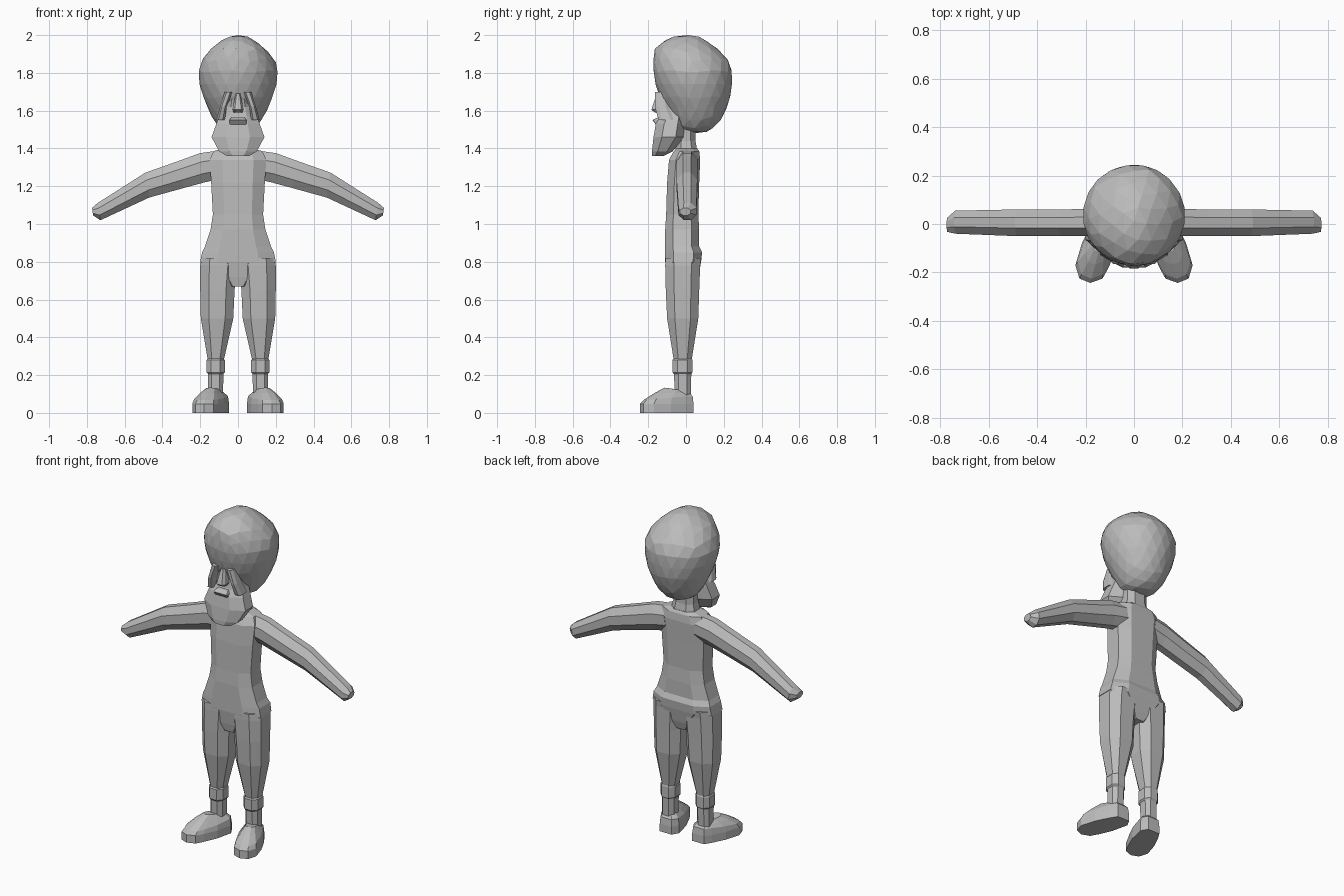
import bpy, bmesh, math
from mathutils import Vector

grey = bpy.data.materials.new("plain grey")
grey.diffuse_color = (0.5, 0.5, 0.5, 1)


def finish(name, bm, mirror=False):
    bmesh.ops.recalc_face_normals(bm, faces=bm.faces)
    me = bpy.data.meshes.new(name)
    bm.to_mesh(me)
    bm.free()
    me.materials.append(grey)
    ob = bpy.data.objects.new(name, me)
    bpy.context.collection.objects.link(ob)
    if mirror:
        m = ob.modifiers.new("mirror", 'MIRROR')
        m.use_mirror_merge = False
    return ob


def octagon(a0, a1, b0, b1, k=0.5):
    """Chamfered rectangle as eight 2D points."""
    ca, cb, ha, hb = (a0 + a1) / 2, (b0 + b1) / 2, (a1 - a0) / 2, (b1 - b0) / 2
    unit = [(1, -k), (1, k), (k, 1), (-k, 1), (-1, k), (-1, -k), (-k, -1), (k, -1)]
    return [(ca + u * ha, cb + v * hb) for u, v in unit]


def loft(name, rings, mirror=False):
    bm = bmesh.new()
    vr = [[bm.verts.new(p) for p in r] for r in rings]
    n = len(rings[0])
    for a, b in zip(vr, vr[1:]):
        for i in range(n):
            j = (i + 1) % n
            bm.faces.new((a[i], a[j], b[j], b[i]))
    bm.faces.new(vr[0])
    bm.faces.new(vr[-1])
    return finish(name, bm, mirror)


def upright(name, rows, mirror=False, k=0.5):
    """Rows of (z, x0, x1, y0, y1)."""
    return loft(name, [[(x, y, r[0]) for x, y in octagon(*r[1:], k)] for r in rows], mirror)


def centred(name, rows, k=0.5):
    """Rows of (z, half width, y0, y1)."""
    return upright(name, [(z, -h, h, a, b) for z, h, a, b in rows], k=k)


# Torso, tapering into the crotch between the legs
centred("torso", [
    (0.67, 0.05, -0.09, 0.05), (0.72, 0.10, -0.10, 0.065), (0.80, 0.20, -0.11, 0.08),
    (0.85, 0.19, -0.11, 0.085), (0.88, 0.175, -0.11, 0.07), (0.97, 0.145, -0.11, 0.07),
    (1.05, 0.133, -0.105, 0.065), (1.22, 0.142, -0.10, 0.07), (1.34, 0.15, -0.09, 0.075),
    (1.385, 0.13, -0.065, 0.07), (1.40, 0.08, -0.05, 0.06)], k=0.55)

# Neck
centred("neck", [(1.36, 0.085, -0.06, 0.065), (1.44, 0.068, -0.05, 0.05),
                 (1.53, 0.068, -0.05, 0.05)])

# Legs and ankle cuffs
upright("leg", [
    (0.82, 0.01, 0.195, -0.109, 0.08), (0.78, 0.005, 0.2, -0.11, 0.075),
    (0.65, 0.018, 0.2, -0.107, 0.07), (0.50, 0.025, 0.197, -0.10, 0.065),
    (0.28, 0.075, 0.16, -0.065, 0.03), (0.08, 0.08, 0.16, -0.06, 0.025)], True)
upright("ankle_cuff", [
    (0.29, 0.078, 0.158, -0.064, 0.03), (0.28, 0.07, 0.166, -0.072, 0.034),
    (0.215, 0.07, 0.166, -0.072, 0.034), (0.205, 0.078, 0.158, -0.064, 0.028)], True)

# Shoes: a turned-out sole outline, stacked and drawn in towards the ankle
sole = [(0.07, 0.04), (0.15, 0.04), (0.175, 0.0), (0.215, -0.08), (0.242, -0.17),
        (0.225, -0.225), (0.18, -0.243), (0.13, -0.225), (0.105, -0.18),
        (0.07, -0.10), (0.047, 0.0)]


def shoe_ring(scale, height):
    c = Vector((0.12, -0.02))
    out = []
    for p in sole:
        q = c + (Vector(p) - c) * scale
        out.append((q.x, q.y, height(q.y)))
    return out


loft("shoe", [
    shoe_ring(1.0, lambda y: 0), shoe_ring(1.0, lambda y: 0.048),
    shoe_ring(0.92, lambda y: 0.068 + 0.02 * max(0, min(1, (y + 0.2) / 0.2))),
    shoe_ring(0.66, lambda y: 0.105),
    shoe_ring(0.42, lambda y: 0.118 - 0.15 * min(0, y + 0.01))], True)

# Arms: sections along x as (x, y0, y1, z0, z1)
arm = [(0.10, -0.05, 0.065, 1.24, 1.388), (0.19, -0.05, 0.062, 1.22, 1.375),
       (0.30, -0.05, 0.06, 1.19, 1.335), (0.48, -0.05, 0.06, 1.14, 1.272),
       (0.735, -0.04, 0.055, 1.02, 1.112), (0.77, -0.032, 0.025, 1.045, 1.085)]
loft("arm", [[(x + 0.15 * (z - (z0 + z1) / 2), y, z) for y, z in octagon(y0, y1, z0, z1, 0.4)]
             for x, y0, y1, z0, z1 in arm], True)

# Cranium: faceted ball shaped by a side and front profile (z, half width, y0, y1)
profile = [(1.48, 0.05, -0.02, 0.10), (1.51, 0.10, -0.06, 0.15), (1.57, 0.14, -0.09, 0.20),
           (1.68, 0.188, -0.145, 0.238), (1.78, 0.215, -0.172, 0.247),
           (1.85, 0.205, -0.175, 0.24), (1.93, 0.145, -0.165, 0.165),
           (1.985, 0.07, -0.10, 0.09), (2.0, 0.03, -0.03, 0.05)]


def section(z):
    for a, b in zip(profile, profile[1:]):
        if z <= b[0]:
            t = (z - a[0]) / (b[0] - a[0])
            return [a[i] + (b[i] - a[i]) * t for i in (1, 2, 3)]
    return profile[-1][1:]


bm = bmesh.new()
bmesh.ops.create_icosphere(bm, subdivisions=3, radius=1)
for v in bm.verts:
    x, y, z = v.co
    height = 1.74 + 0.26 * max(-1, min(1, z))
    h, y0, y1 = section(height)
    r = math.hypot(x, y)
    c, s = (x / r, y / r) if r > 0.01 else (0, 0)
    v.co = (h * c, (y0 + y1) / 2 + (y1 - y0) / 2 * s, height)
finish("cranium", bm)

# Face and jaw
centred("jaw", [
    (1.36, 0.06, -0.18, -0.12), (1.385, 0.10, -0.18, -0.07), (1.46, 0.14, -0.172, -0.01),
    (1.53, 0.115, -0.16, 0.0), (1.57, 0.10, -0.135, 0.0), (1.62, 0.085, -0.125, 0.0),
    (1.70, 0.06, -0.14, 0.0)], k=0.45)

# Overhanging upper lip
centred("upper_lip", [(1.52, 0.045, -0.155, -0.10), (1.55, 0.045, -0.178, -0.10),
                      (1.565, 0.035, -0.15, -0.10)], k=0.9)

# Nose wedge
centred("nose", [(1.59, 0.022, -0.165, -0.10), (1.605, 0.03, -0.183, -0.10),
                 (1.69, 0.012, -0.155, -0.10)], k=0.6)

# Cheek ridges running from the brow down beside the nose
upright("cheek_ridge", [
    (1.55, 0.07, 0.115, -0.145, -0.06), (1.62, 0.06, 0.095, -0.165, -0.09),
    (1.70, 0.03, 0.07, -0.165, -0.10)], True)
